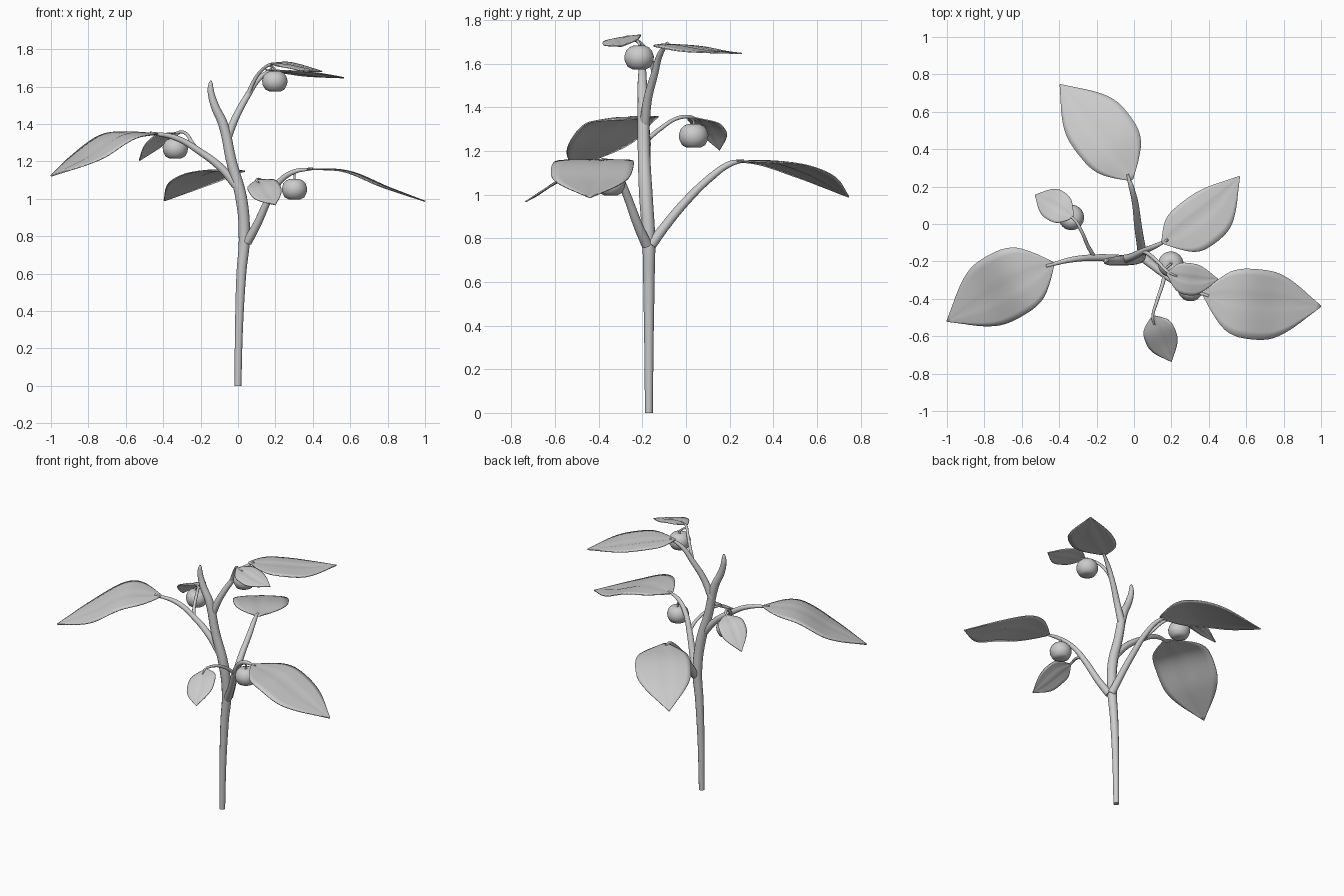
import bpy, bmesh, math
from mathutils import Vector

if "Cube" in bpy.data.objects:
    bpy.data.objects.remove(bpy.data.objects["Cube"])


def finish(ob):
    bpy.ops.object.select_all(action='DESELECT')
    ob.select_set(True)
    bpy.context.view_layer.objects.active = ob
    if ob.type == 'CURVE':
        bpy.ops.object.convert(target='MESH')
        ob = bpy.context.object
    bpy.ops.object.shade_smooth_by_angle(angle=math.radians(50))


def stem(name, pts):
    """Tapered tube through (x, y, z, radius) points."""
    cu = bpy.data.curves.new(name, 'CURVE')
    cu.dimensions = '3D'
    cu.bevel_depth = 1
    cu.bevel_resolution = 4
    cu.resolution_u = 8
    cu.use_fill_caps = True
    sp = cu.splines.new('BEZIER')
    sp.bezier_points.add(len(pts) - 1)
    for bp, p in zip(sp.bezier_points, pts):
        bp.co = p[:3]
        bp.radius = p[3]
        bp.handle_left_type = bp.handle_right_type = 'AUTO'
    ob = bpy.data.objects.new(name, cu)
    bpy.context.collection.objects.link(ob)
    finish(ob)


def spline(p, t):
    """Catmull-Rom through a list of vectors, t in 0..1."""
    n = len(p) - 1
    i = min(int(t * n), n - 1)
    f = t * n - i
    b, c = p[i], p[i + 1]
    a = p[i - 1] if i else b * 2 - c
    d = p[i + 2] if i + 2 <= n else c * 2 - b
    return 0.5 * (2 * b + (c - a) * f + (2 * a - 5 * b + 4 * c - d) * f * f
                  + (3 * b - a - 3 * c + d) * f ** 3)


OUTLINE = [Vector((w, 0)) for w in
           (.05, .48, .81, .96, 1, 1, .95, .80, .57, .29, .015)]


def leaf(name, rib, wl, wr, roll=0.0, droop=0.01):
    """Leaf blade swept along a midrib, with left and right half widths."""
    rib = [Vector(p) for p in rib]
    d = rib[-1] - rib[0]
    side = Vector((-d.y, d.x, 0)).normalized() + Vector((0, 0, roll))
    bm = bmesh.new()
    rows = []
    for i in range(25):
        t = i / 24
        c, w = spline(rib, t), spline(OUTLINE, t).x
        row = []
        for j in range(-5, 6):
            u = j / 5
            off = side * (u * w * (wl if u > 0 else wr))
            crease = -0.006 * w if j == 0 else 0
            row.append(bm.verts.new(
                c + off + Vector((0, 0, crease - droop * u * u * w))))
        rows.append(row)
    for a, b in zip(rows, rows[1:]):
        for j in range(10):
            bm.faces.new((a[j + 1], a[j], b[j], b[j + 1]))
    bmesh.ops.recalc_face_normals(bm, faces=bm.faces)
    me = bpy.data.meshes.new(name)
    bm.to_mesh(me)
    bm.free()
    ob = bpy.data.objects.new(name, me)
    bpy.context.collection.objects.link(ob)
    m = ob.modifiers.new('thickness', 'SOLIDIFY')
    m.thickness = 0.006
    m.offset = 0
    finish(ob)


FRUIT = [(0, -.052), (.03, -.056), (.052, -.045), (.065, -.02), (.068, .003),
         (.06, .028), (.045, .045), (.025, .053), (.01, .05), (0, .044)]


def fruit(name, x, y, z, hang):
    """Flattened round fruit with a small stalk up to the point hang."""
    n = 32
    bm = bmesh.new()
    rings = []
    for r, h in FRUIT:
        if r == 0:
            rings.append([bm.verts.new((x, y, z + h))] * n)
        else:
            rings.append([bm.verts.new((x + r * math.cos(k * math.tau / n),
                                        y + r * math.sin(k * math.tau / n),
                                        z + h)) for k in range(n)])
    for a, b in zip(rings, rings[1:]):
        for k in range(n):
            q = [a[k], a[(k + 1) % n], b[(k + 1) % n], b[k]]
            bm.faces.new(list(dict.fromkeys(q)))
    me = bpy.data.meshes.new(name)
    bm.to_mesh(me)
    bm.free()
    ob = bpy.data.objects.new(name, me)
    bpy.context.collection.objects.link(ob)
    finish(ob)
    stem(name + "_stalk", [(x, y, z + .04, .007),
                           (x, y, z + .062, .006), (*hang, .006)])


# Trunk
stem("trunk", [(0, -.17, 0, .018), (.005, -.17, .3, .021), (.018, -.17, .6, .026),
               (.034, -.171, .8, .03), (.018, -.184, 1.0, .031),
               (-.035, -.193, 1.2, .028), (-.08, -.196, 1.4, .026),
               (-.125, -.2, 1.5, .022), (-.146, -.2, 1.58, .017),
               (-.146, -.2, 1.615, .012), (-.145, -.2, 1.632, .004)])

# Main branches
stem("left_branch", [(-.01, -.19, 1.07, .022), (-.09, -.185, 1.165, .021),
                     (-.2, -.18, 1.25, .018), (-.33, -.19, 1.325, .015),
                     (-.47, -.225, 1.352, .008)])
stem("back_branch", [(.045, -.16, .77, .025), (.035, -.1, .85, .022),
                     (.02, 0, .97, .02), (.005, .12, 1.085, .017),
                     (-.015, .2, 1.14, .014), (-.035, .265, 1.156, .007)])
stem("right_branch", [(.05, -.18, .77, .025), (.1, -.22, .86, .022),
                      (.165, -.272, 1.0, .019), (.22, -.31, 1.09, .016),
                      (.3, -.35, 1.145, .013), (.4, -.385, 1.161, .007)])
stem("upper_branch", [(-.06, -.19, 1.32, .024), (-.01, -.175, 1.44, .02),
                      (.05, -.145, 1.55, .017), (.11, -.12, 1.64, .014),
                      (.18, -.085, 1.695, .007)])

# Large leaves
leaf("left_leaf", [(-.43, -.21, 1.35), (-.62, -.315, 1.345),
                   (-.81, -.42, 1.225), (-1, -.52, 1.122)], .165, .205, roll=-.06)
leaf("back_leaf", [(-.012, .235, 1.154), (-.14, .41, 1.15),
                   (-.27, .58, 1.09), (-.395, .745, .99)], .148, .195)
leaf("right_leaf", [(.37, -.375, 1.16), (.58, -.4, 1.15),
                    (.79, -.42, 1.065), (1, -.44, .987)], .165, .21, droop=.003)
leaf("upper_leaf", [(.15, -.1, 1.69), (.28, -.005, 1.682),
                    (.43, .115, 1.66), (.565, .255, 1.647)], .11, .17, droop=.005)

# Fruiting twigs with their small leaves
stem("left_twig", [(-.21, -.18, 1.25, .012), (-.245, -.12, 1.3, .01),
                   (-.28, -.04, 1.35, .009), (-.315, .02, 1.356, .008),
                   (-.36, .055, 1.34, .005)])
leaf("left_small_leaf", [(-.325, .035, 1.354), (-.4, .08, 1.335),
                         (-.465, .12, 1.28), (-.528, .155, 1.205)],
     .08, .09, roll=.1, droop=.004)
stem("front_twig", [(.165, -.272, 1.0, .012), (.15, -.33, 1.055, .01),
                    (.12, -.42, 1.1, .009), (.1, -.5, 1.1, .007),
                    (.11, -.54, 1.085, .004)])
leaf("front_small_leaf", [(.1, -.49, 1.1), (.13, -.57, 1.075),
                          (.165, -.655, 1.02), (.2, -.735, .968)],
     .085, .085, roll=.28, droop=.004)
stem("upper_twig", [(.05, -.145, 1.55, .012), (.085, -.165, 1.63, .01),
                    (.13, -.205, 1.69, .009), (.18, -.255, 1.72, .008),
                    (.23, -.28, 1.723, .004)])
leaf("upper_small_leaf", [(.175, -.265, 1.723), (.265, -.29, 1.72),
                          (.355, -.3, 1.7), (.45, -.295, 1.68)],
     .085, .085, roll=.16, droop=.004)

# Fruits
fruit("left_fruit", -.335, .035, 1.271, (-.315, .02, 1.352))
fruit("right_fruit", .302, -.345, 1.053, (.3, -.35, 1.145))
fruit("upper_fruit", .197, -.215, 1.63, (.165, -.24, 1.715))
